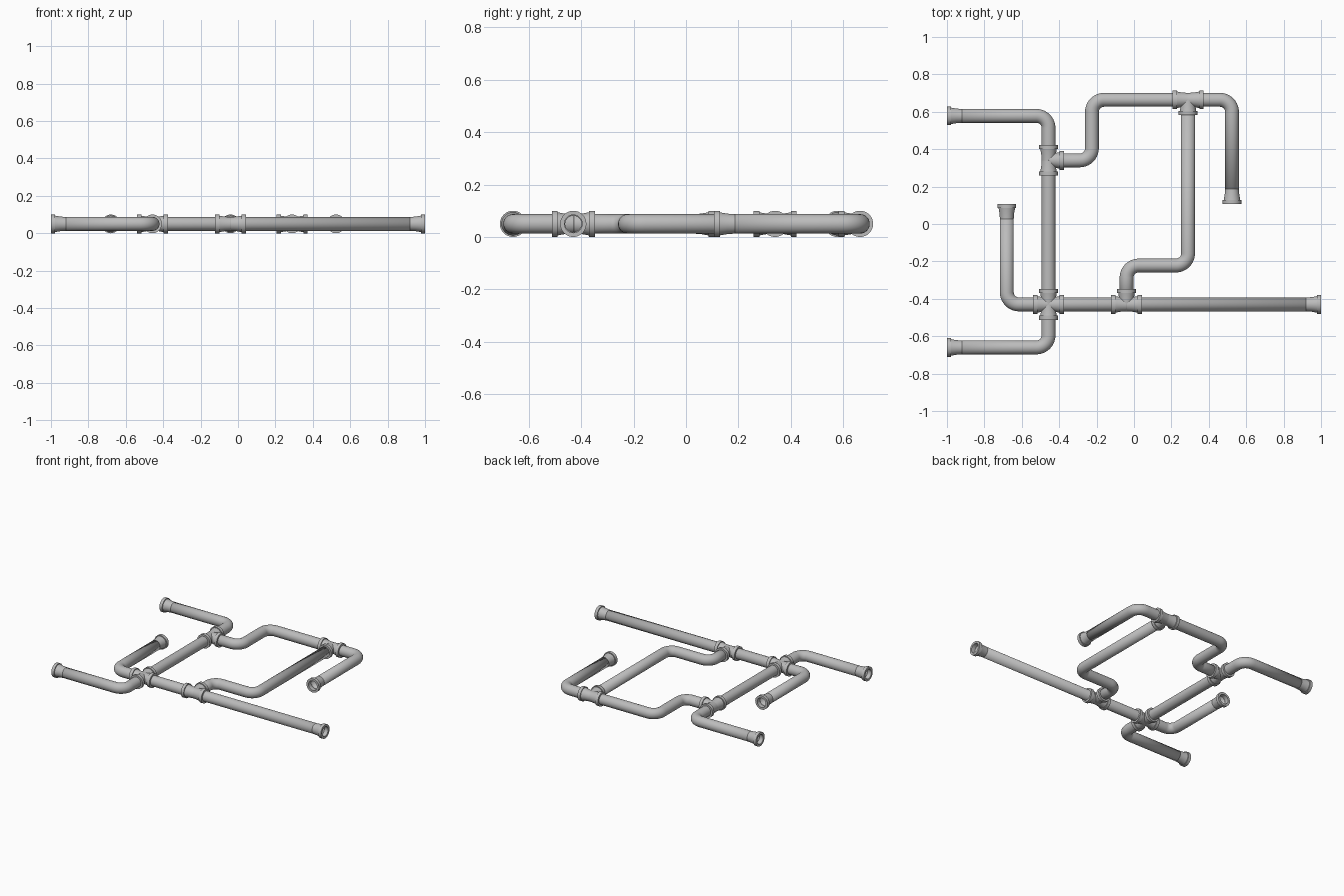
import bpy, bmesh, math
from mathutils import Vector

if "Cube" in bpy.data.objects:
    bpy.data.objects.remove(bpy.data.objects["Cube"], do_unlink=True)

HEIGHT = 0.05       # centre line of all pipes
PIPE = 0.037        # outer pipe radius
BEND = 0.065        # elbow radius on the centre line
REACH = 0.082       # fitting centre to rim
SIDES = 32
UP = Vector((0, 0, 1))

grey = bpy.data.materials.new("pipe grey")
grey.use_nodes = True
grey.diffuse_color = (0.5, 0.5, 0.5, 1)
grey.node_tree.nodes["Principled BSDF"].inputs["Base Color"].default_value = (0.5, 0.5, 0.5, 1)


def sweep(name, stations):
    """Skin rings given as (centre, direction, radius)."""
    bm = bmesh.new()
    rings = []
    for centre, direction, radius in stations:
        side = UP.cross(direction)
        rings.append([bm.verts.new(centre + radius * (math.cos(a) * side + math.sin(a) * UP))
                      for a in (math.tau * i / SIDES for i in range(SIDES))])
    for a, b in zip(rings, rings[1:]):
        for i in range(SIDES):
            j = (i + 1) % SIDES
            bm.faces.new((a[j], a[i], b[i], b[j]))
    bmesh.ops.reverse_faces(bm, faces=bm.faces)
    mesh = bpy.data.meshes.new(name)
    bm.to_mesh(mesh)
    bm.free()
    mesh.materials.append(grey)
    obj = bpy.data.objects.new(name, mesh)
    bpy.context.collection.objects.link(obj)
    bpy.ops.object.select_all(action='DESELECT')
    obj.select_set(True)
    bpy.context.view_layer.objects.active = obj
    bpy.ops.object.shade_smooth_by_angle(angle=math.radians(35))
    return obj


def pipe(name, corners):
    """Hollow pipe along a flat path with rounded elbows."""
    pts = [Vector((x, y, HEIGHT)) for x, y in corners]
    stations = [(pts[0], (pts[1] - pts[0]).normalized(), PIPE)]
    for before, corner, after in zip(pts, pts[1:], pts[2:]):
        d1 = (corner - before).normalized()
        d2 = (after - corner).normalized()
        hub = corner - d1 * BEND + d2 * BEND
        for k in range(11):
            t = math.pi / 2 * k / 10
            stations.append((hub + BEND * (math.sin(t) * d1 - math.cos(t) * d2),
                             math.cos(t) * d1 + math.sin(t) * d2, PIPE))
    stations.append((pts[-1], (pts[-1] - pts[-2]).normalized(), PIPE))
    wall = sweep(name, stations).modifiers.new("wall", 'SOLIDIFY')
    wall.thickness = 0.006
    wall.offset = -1


# Flared socket, as (depth behind the mouth, radius)
SOCKET = [(0.08, PIPE), (0.05, 0.039), (0.022, 0.044), (0.022, 0.05),
          (0, 0.05), (0, 0.034), (0.03, 0.034), (0.03, 0.031)]
WAYS = {"left": Vector((1, 0, 0)), "right": Vector((-1, 0, 0)),
        "back": Vector((0, 1, 0)), "front": Vector((0, -1, 0))}


def socket(name, x, y, way):
    mouth = Vector((x, y, HEIGHT))
    sweep(name, [(mouth - WAYS[way] * depth, WAYS[way], r) for depth, r in SOCKET])


def fitting(name, x, y, ways):
    for way in ways.split():
        d = WAYS[way] * REACH
        socket(name + "_" + way + "_socket", x + d.x, y + d.y, way)


# Shared centre lines
RISER, MAIN, BACK, BRANCH, DROP = -0.457, -0.43, 0.664, 0.34, 0.289
STUB, RETURN, OUTLET = -0.68, 0.524, -0.04
FRONT_ARM, BACK_ARM, LIP = -0.66, 0.578, 0.03

# Pipe runs
pipe("riser_pipe", [(-1 + LIP, BACK_ARM), (RISER, BACK_ARM), (RISER, FRONT_ARM), (-1 + LIP, FRONT_ARM)])
pipe("main_pipe", [(STUB, 0.107 - LIP), (STUB, MAIN), (1 - LIP, MAIN)])
pipe("back_loop_pipe", [(RISER, BRANCH), (-0.225, BRANCH), (-0.225, BACK),
                        (RETURN, BACK), (RETURN, 0.107 + LIP)])
pipe("drop_pipe", [(DROP, BACK), (DROP, -0.222), (OUTLET, -0.222), (OUTLET, MAIN)])

# Flared open ends
socket("back_arm_end", -1, BACK_ARM, "right")
socket("front_arm_end", -1, FRONT_ARM, "right")
socket("main_end", 1, MAIN, "left")
socket("stub_end", STUB, 0.107, "back")
socket("return_end", RETURN, 0.107, "front")

# Cross and tees
fitting("cross", RISER, MAIN, "left right back front")
fitting("riser_tee", RISER, BRANCH, "back front left")
fitting("back_tee", DROP, BACK, "left right front")
fitting("main_tee", OUTLET, MAIN, "left right back")
